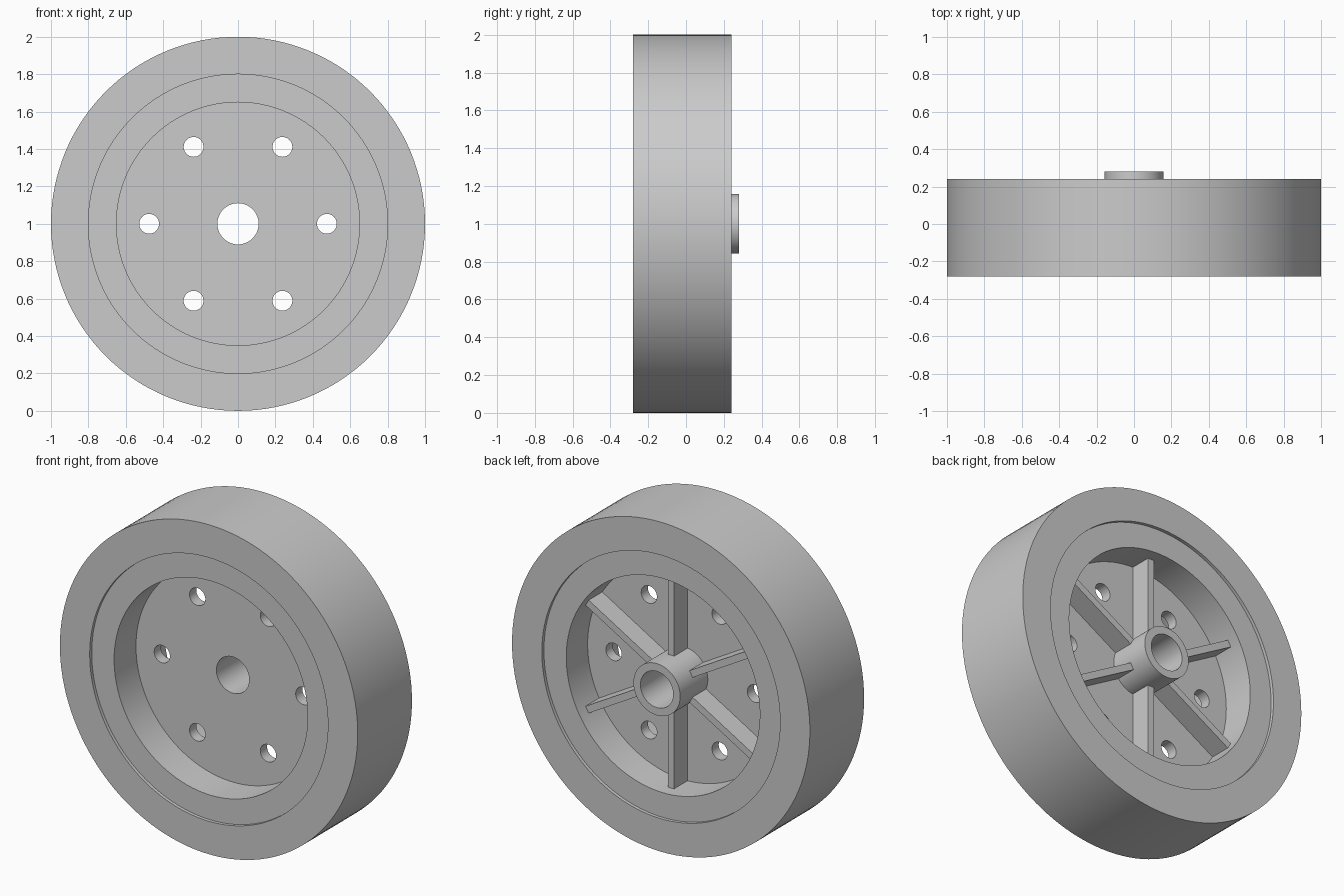
import bpy, bmesh, math
from mathutils import Matrix, Vector

cube = bpy.data.objects.get("Cube")
if cube:
    bpy.data.objects.remove(cube, do_unlink=True)

SEGMENTS = 128
CENTRE = Vector((0, 0, 1))

grey = bpy.data.materials.new("light grey")
grey.use_nodes = True
grey.diffuse_color = (0.6, 0.6, 0.6, 1)
grey.node_tree.nodes["Principled BSDF"].inputs["Base Color"].default_value = (0.6, 0.6, 0.6, 1)


def finish(name, bm):
    bmesh.ops.recalc_face_normals(bm, faces=bm.faces)
    mesh = bpy.data.meshes.new(name)
    bm.to_mesh(mesh)
    bm.free()
    mesh.materials.append(grey)
    obj = bpy.data.objects.new(name, mesh)
    obj.location = CENTRE
    bpy.context.collection.objects.link(obj)
    return obj


def lathe(name, profile):
    """Turn a closed (radius, y) profile about the y axis."""
    bm = bmesh.new()
    verts = [bm.verts.new((r, y, 0)) for r, y in profile]
    edges = [bm.edges.new((verts[i - 1], verts[i])) for i in range(len(verts))]
    bmesh.ops.spin(bm, geom=verts + edges, cent=(0, 0, 0), axis=(0, 1, 0),
                   angle=math.tau, steps=SEGMENTS, use_merge=True)
    bmesh.ops.remove_doubles(bm, verts=bm.verts, dist=1e-5)
    return finish(name, bm)


def shade(obj):
    bpy.ops.object.select_all(action="DESELECT")
    obj.select_set(True)
    bpy.context.view_layer.objects.active = obj
    bpy.ops.object.shade_smooth_by_angle(angle=math.radians(30))


# Plain tyre band
tyre = lathe("tyre", [(0.8, -0.28), (1, -0.28), (1, 0.24), (0.8, 0.24)])

# Rim, web disc and hub turned as one piece
wheel = lathe("rim_and_hub", [
    (0.11, -0.05), (0.65, -0.05), (0.65, -0.26), (0.8, -0.26), (0.8, 0.22),
    (0.65, 0.22), (0.65, 0.015), (0.157, 0.015), (0.157, 0.28), (0.11, 0.28)])

# Six round holes through the web
bm = bmesh.new()
for i in range(6):
    place = (Matrix.Rotation(i * math.tau / 6, 4, "Y")
             @ Matrix.Translation((0.475, 0, 0))
             @ Matrix.Rotation(math.pi / 2, 4, "X"))
    bmesh.ops.create_cone(bm, cap_ends=True, segments=32, radius1=0.053,
                          radius2=0.053, depth=0.3, matrix=place)
cutter = finish("hole_cutter", bm)
cutter.hide_render = True
cut = wheel.modifiers.new("holes", "BOOLEAN")
cut.operation = "DIFFERENCE"
cut.solver = "EXACT"
cut.object = cutter
bpy.ops.object.select_all(action="DESELECT")
wheel.select_set(True)
bpy.context.view_layer.objects.active = wheel
bpy.ops.object.modifier_apply(modifier=cut.name)
bpy.data.objects.remove(cutter, do_unlink=True)

# Six stiffening ribs between hub and rim on the back
bm = bmesh.new()
inner, outer, low, high = 0.15, 0.655, 0.01, 0.145
for i in range(6):
    place = (Matrix.Rotation(math.radians(30 + 60 * i), 4, "Y")
             @ Matrix.Translation(((inner + outer) / 2, (low + high) / 2, 0))
             @ Matrix.Diagonal((outer - inner, high - low, 0.042, 1)))
    bmesh.ops.create_cube(bm, size=1, matrix=place)
ribs = finish("ribs", bm)

for part in (tyre, wheel):
    shade(part)
